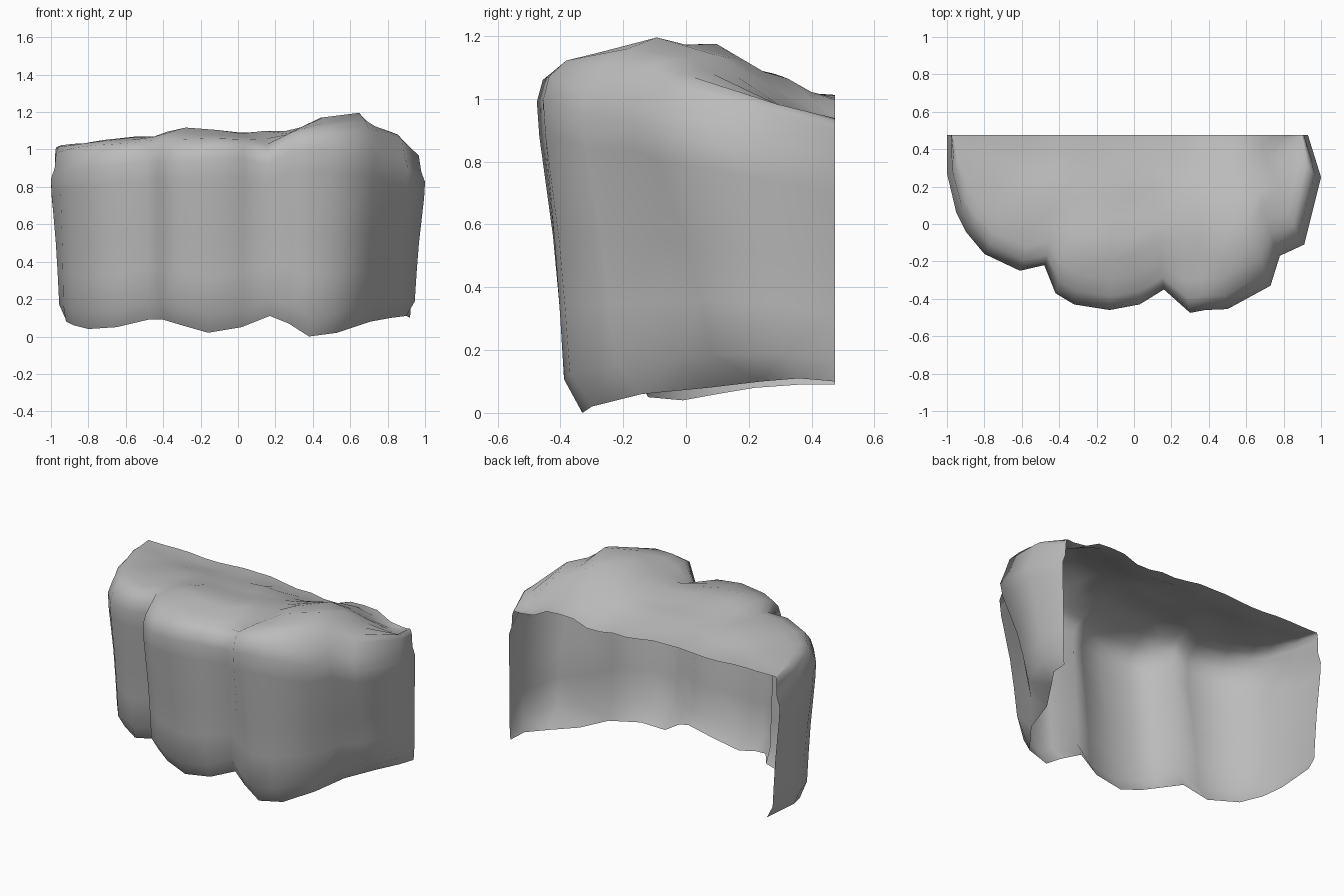
import bpy
import bmesh
from mathutils import Vector

if "Cube" in bpy.data.objects:
    bpy.data.objects.remove(bpy.data.objects["Cube"])

stone = bpy.data.materials.new("grey_stone")
stone.use_nodes = True
GREY = (0.5, 0.5, 0.5, 1)
stone.diffuse_color = GREY
stone.node_tree.nodes["Principled BSDF"].inputs["Base Color"].default_value = GREY

BACK = 0.475

# Upper outline of the cliff from back right to back left
shoulders = [
    (-1, BACK, .88), (-1, .27, .9), (-.95, .06, .93), (-.9, -.04, .95),
    (-.8, -.16, .97), (-.61, -.25, .99), (-.48, -.22, 1), (-.42, -.37, 1),
    (-.32, -.43, 1), (-.13, -.46, 1.02), (.03, -.43, 1.02), (.16, -.35, .98),
    (.3, -.475, 1.06), (.38, -.46, 1.07), (.5, -.455, 1.07), (.73, -.33, 1.02),
    (.78, -.17, 1), (.91, -.11, .96), (1, .25, .88), (.93, BACK, .83),
]
# Foot of the cliff, in the same order
feet = [
    (-.91, BACK, .09), (-.92, .36, .09), (-.92, .22, .08), (-.88, .1, .06),
    (-.8, -.01, .04), (-.65, -.12, .05), (-.48, -.13, .09), (-.4, -.24, .09),
    (-.3, -.29, .06), (-.16, -.31, .02), (.02, -.31, .05), (.17, -.27, .11),
    (.27, -.32, .07), (.38, -.33, 0), (.53, -.3, .02), (.65, -.14, .06),
    (.71, .07, .08), (.82, .24, .1), (.9, .36, .11), (.92, BACK, .1),
]
# Height along the wall and pull towards the foot
wall_rings = [(0, 1), (.1, .55), (.3, .45), (.5, .33), (.82, .05), (.93, 0), (1, 0)]

# Humps and hollows of the top
humps = [
    (-.87, .2, 1.03), (-.5, .05, 1.07), (-.23, -.15, 1.12), (.15, -.1, 1.1),
    (.57, -.12, 1.215), (.57, .1, 1.18), (.55, .24, 1.08), (.84, .05, 1.09),
    (.45, -.36, 1.15), (.6, -.28, 1.16), (-.2, -.36, 1.08), (-.7, -.1, 1.05),
    (.16, -.27, 1.05), (.83, .42, .93), (.5, BACK, 1), (.34, BACK, .96),
    (.1, BACK, .98), (-.15, BACK, 1.01), (-.5, BACK, 1), (-.87, BACK, 1.01),
    (0, .2, 1.06),
]


def top_height(x, y):
    total = weight = 0
    for hx, hy, hz in humps:
        w = 1 / ((x - hx) ** 2 + (y - hy) ** 2 + .002) ** 1.5
        total += w * hz
        weight += w
    return total / weight


def wall_point(shoulder, foot, ring):
    t, pull = ring
    top, base = Vector(shoulder), Vector(foot)
    point = top.lerp(base, pull)
    point.z = base.z + (top.z - base.z) * t
    if t == 1:
        point.x *= .98
        point.y += (BACK - point.y) * .02
    return point


bm = bmesh.new()
rows = [[bm.verts.new(wall_point(s, f, ring)) for s, f in zip(shoulders, feet)]
        for ring in wall_rings]

# Top rows sweep from the shoulder to the open back edge
last = len(shoulders) - 1
rim = [v.co.copy() for v in rows[-1]]
for t in (.06, .16, .28, .4, .52, .64, .76, .88, 1):
    row = []
    for i, start in enumerate(rim):
        end = Vector((-.95 + 1.8 * i / last, BACK, 0))
        point = start.lerp(end, t)
        blend = min(1, .5 + t * 2.5)
        point.z = start.z + (top_height(point.x, point.y) - start.z) * blend
        row.append(bm.verts.new(point))
    rows.append(row)

for low, high in zip(rows, rows[1:]):
    for i in range(last):
        bm.faces.new((low[i], low[i + 1], high[i + 1], high[i]))

mesh = bpy.data.meshes.new("rock_cliff")
bm.to_mesh(mesh)
bm.free()
mesh.materials.append(stone)
rock = bpy.data.objects.new("rock_cliff", mesh)
bpy.context.collection.objects.link(rock)
bpy.context.view_layer.objects.active = rock
rock.select_set(True)
bpy.ops.object.shade_smooth()
